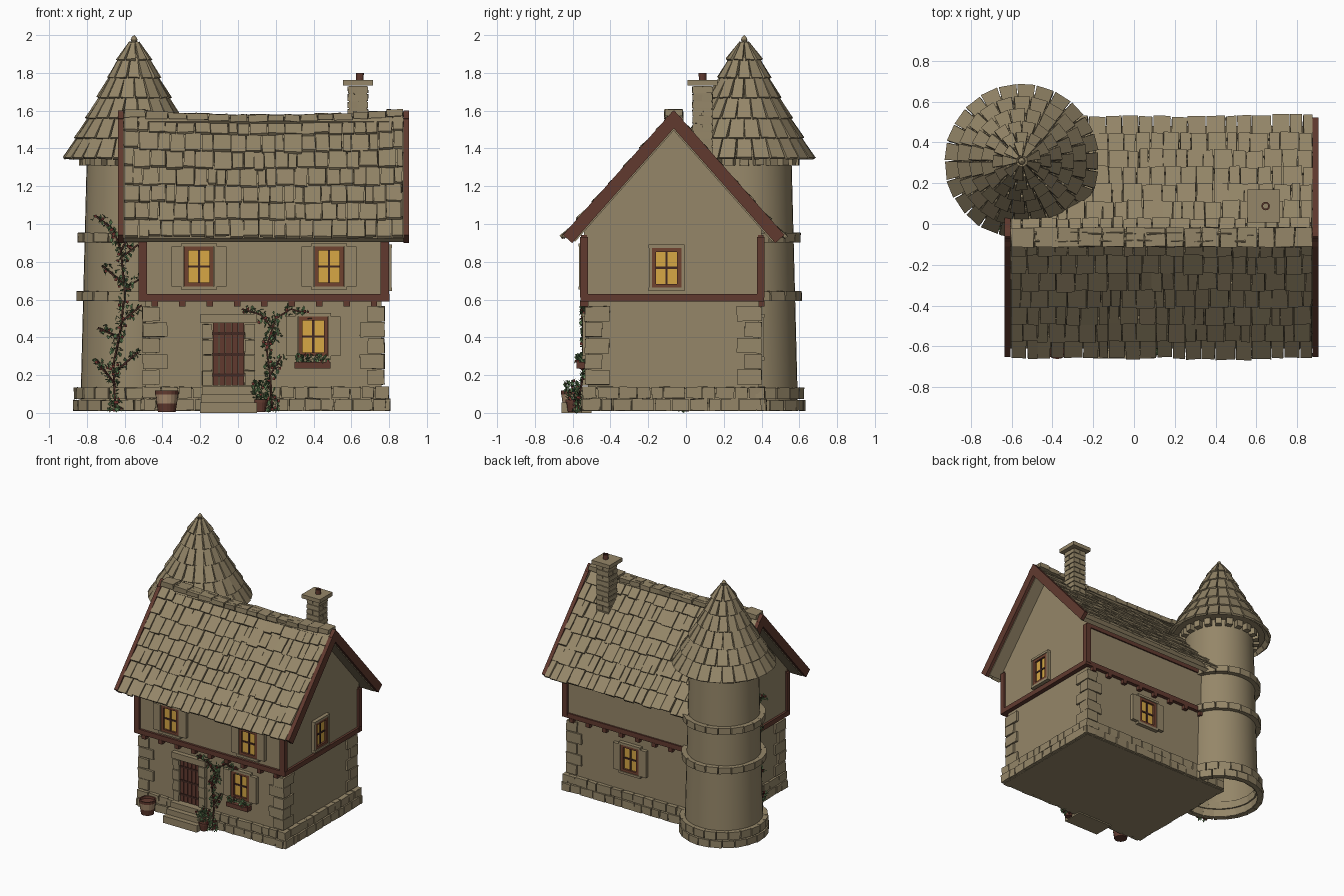
import bpy, bmesh, random
from math import pi, sin, cos, atan2, sqrt
from mathutils import Matrix, Vector

random.seed(4)
if "Cube" in bpy.data.objects:
    bpy.data.objects.remove(bpy.data.objects["Cube"])

COLOURS = {
    "stone": (0.30, 0.24, 0.14), "timber": (0.12, 0.042, 0.028),
    "dark_timber": (0.055, 0.022, 0.016), "window_frame": (0.16, 0.055, 0.03),
    "lit_glass": (0.68, 0.39, 0.06), "leaf": (0.13, 0.25, 0.10),
    "berry": (0.18, 0.035, 0.03), "pale_wood": (0.38, 0.25, 0.15),
}
MATS = {}
for name, rgb in COLOURS.items():
    m = bpy.data.materials.new(name)
    m.use_nodes = True
    m.diffuse_color = (*rgb, 1)
    m.node_tree.nodes["Principled BSDF"].inputs["Base Color"].default_value = (*rgb, 1)
    MATS[name] = m


def rnd(a):
    return random.uniform(-a, a)


class Part:
    """One named object gathered from simple solids."""
    def __init__(self, name):
        self.name, self.bm, self.mats = name, bmesh.new(), []

    def slot(self, mat):
        if mat not in self.mats:
            self.mats.append(mat)
        return self.mats.index(mat)

    def box(self, c, s, mat="stone", rot=None, taper=1, jit=0):
        rot = rot or Matrix.Identity(3)
        verts = bmesh.ops.create_cube(self.bm, size=1)["verts"]
        for v in verts:
            p = Vector(v.co[i] * s[i] + rnd(jit) for i in range(3))
            if v.co.y < 0:
                p.x *= taper
            v.co = Vector(c) + rot @ p
        for f in {f for v in verts for f in v.link_faces}:
            f.material_index = self.slot(mat)

    def prism(self, yz, x0, x1, mat="stone"):
        a, b = ([self.bm.verts.new((x, y, z)) for y, z in yz] for x in (x0, x1))
        n = len(yz)
        faces = [a, b] + [(a[i], a[i - 1], b[i - 1], b[i]) for i in range(n)]
        for f in faces:
            self.bm.faces.new(f).material_index = self.slot(mat)

    def lathe(self, c, profile, seg, mat="stone", smooth=False):
        rings = [[self.bm.verts.new((c[0] + r * cos(2 * pi * i / seg),
                                     c[1] + r * sin(2 * pi * i / seg), z))
                  for i in range(seg)] for r, z in profile]
        for a, b in zip(rings, rings[1:]):
            for i in range(seg):
                f = self.bm.faces.new((a[i - 1], a[i], b[i], b[i - 1]))
                f.material_index, f.smooth = self.slot(mat), smooth

    def leaf(self, p, size):
        rot = Matrix.Rotation(rnd(pi), 3, "Z") @ Matrix.Rotation(rnd(1.6), 3, "X")
        shape = ((0, -1, 0), (0.6, 0, 0.25), (0, 1, 0), (-0.6, 0, 0.25))
        vs = [self.bm.verts.new(Vector(p) + rot @ Vector(q) * size) for q in shape]
        for tri in ((0, 1, 2), (0, 2, 3)):
            self.bm.faces.new([vs[i] for i in tri]).material_index = self.slot("leaf")

    def bush(self, c, s, count):
        for i in range(count):
            p = [c[k] + rnd(s[k]) for k in range(3)]
            self.leaf(p, random.uniform(0.012, 0.02))
            if i % 9 == 0:
                self.box(p, (0.012,) * 3, "berry")

    def done(self):
        bmesh.ops.recalc_face_normals(self.bm, faces=self.bm.faces)
        me = bpy.data.meshes.new(self.name)
        self.bm.to_mesh(me)
        self.bm.free()
        for m in self.mats:
            me.materials.append(MATS[m])
        bpy.context.collection.objects.link(bpy.data.objects.new(self.name, me))


# House walls with gable
p = Part("house_walls")
p.box((0.135, -0.067, 0.31), (1.25, 0.905, 0.6))
p.box((0.14, -0.063, 0.07), (1.28, 0.93, 0.12))
p.prism([(-0.54, 0.6), (0.4, 0.6), (0.4, 0.99), (-0.07, 1.53), (-0.54, 0.99)], -0.51, 0.785)
p.done()

# Plinth stones in two courses
p = Part("plinth_stones")
for z, out in ((0.043, 0), (0.107, 0.008)):
    for along, lo, hi, faces in ((0, -0.5, 0.8, (-0.53, 0.4)), (1, -0.55, 0.42, (-0.49, 0.78))):
        for face in faces:
            t = lo
            while t < hi - 0.02:
                w = min(random.uniform(0.06, 0.13), hi - t)
                side = face + (out if face < 0 else -out)
                c = [side, side, z]
                c[along] = t + w / 2
                s = [0.05, 0.05, 0.06]
                s[along] = w - 0.006
                p.box(c, s, jit=0.003)
                t += w
p.done()

# Corner stones, long and short by turns
p = Part("corner_stones")
for cx, sx in ((-0.495, 1), (0.765, -1)):
    for cy, sy in ((-0.525, 1), (0.39, -1)):
        for k in range(5):
            a, b = (0.13, 0.09) if k % 2 else (0.09, 0.13)
            p.box((cx + sx * (a / 2 - 0.01), cy + sy * (b / 2 - 0.01), 0.188 + k * 0.084),
                  (a, b, 0.078), jit=0.003)
p.done()

# Timber frame
p = Part("timber_frame")
for y in (-0.54, 0.395):
    p.box((0.138, y, 0.61), (1.33, 0.035, 0.038), "timber")
    p.box((0.138, y, 0.928), (1.3, 0.03, 0.03), "timber")
    for x in (-0.503, 0.778):
        p.box((x, y, 0.77), (0.045, 0.04, 0.32), "timber")
    for k in range(9):
        p.box((-0.44 + k * 0.145, y, 0.578), (0.034, 0.04, 0.032), "timber")
for x in (-0.51, 0.785):
    p.box((x, -0.07, 0.61), (0.035, 0.95, 0.038), "timber")
p.done()

# Pitched roof: slope frame running down from a sagging ridge
ANG, LEN, ROWS = atan2(0.66, 0.585), 0.88, 7


def slope(s, x, t, h):
    d, n = Vector((0, s * cos(ANG), -sin(ANG))), Vector((0, s * sin(ANG), cos(ANG)))
    return Vector((x, -0.065, 1.585)) + d * t + n * h


def slope_rot(s, tilt=0):
    a = ANG - tilt
    return Matrix(((s, 0, 0), (0, s * cos(a), -sin(a)), (0, s * sin(a), cos(a)))).transposed()


def sag(x):
    return 0.032 * (1 - ((x - 0.135) / 0.75) ** 2)


deck, tiles, boards = Part("roof_deck"), Part("roof_tiles"), Part("gable_boards")
for s in (-1, 1):
    deck.box(slope(s, 0.135, LEN / 2 - 0.01, -0.045), (1.49, LEN - 0.03, 0.03), rot=slope_rot(s))
    for x in (-0.62, 0.89):
        boards.box(slope(s, x, LEN / 2 - 0.01, -0.02), (0.03, LEN, 0.065), "timber", slope_rot(s))
    for k in range(ROWS):
        end, x = (k + 1) * LEN / ROWS, -0.605
        while x < 0.87:
            w = min(random.uniform(0.045, 0.1), 0.875 - x)
            c = slope(s, x + w / 2, end - 0.075 + rnd(0.008), rnd(0.003))
            c.z -= sag(c.x) * (1 - end / LEN)
            tiles.box(c, (w - 0.005, 0.15, 0.017), rot=slope_rot(s, 0.11 + rnd(0.02)), jit=0.003)
            x += w
x = -0.605
while x < 0.86:
    w = min(random.uniform(0.08, 0.12), 0.875 - x)
    tiles.box((x + w / 2, -0.065, 1.592 - sag(x + w / 2)), (w - 0.005, 0.095, 0.035), jit=0.004)
    x += w
for part in (deck, tiles, boards):
    part.done()

# Chimney in brick courses
p = Part("chimney")
CX, CY = 0.635, 0.088
p.box((CX, CY, 1.5), (0.095, 0.095, 0.46))
for k in range(10):
    for e in (-1, 1):
        o, q = e * 0.028, k % 2
        p.box((CX + o * q, CY + o * (1 - q), 1.35 + k * 0.04),
              (0.052 if q else 0.108, 0.108 if q else 0.052, 0.034), jit=0.002)
p.box((CX, CY, 1.748), (0.16, 0.16, 0.03))
p.lathe((CX + 0.01, CY), [(0, 1.76), (0.02, 1.76), (0.021, 1.8), (0.013, 1.8), (0.013, 1.77)], 12, "timber")
p.done()

# Round tower
TC = (-0.55, 0.308)
p = Part("tower_wall")
p.lathe(TC, [(0.285, 0.01), (0.27, 0.6), (0.25, 1.38)], 40, smooth=True)
p.done()
p = Part("tower_stone_bands")
for z, h, r, n in ((0.04, 0.056, 0.3, 22), (0.104, 0.06, 0.294, 22), (0.618, 0.05, 0.282, 20),
                   (0.928, 0.05, 0.276, 20), (1.335, 0.05, 0.27, 22)):
    for i in range(n):
        a = 2 * pi * (i + 0.5 * (h > 0.058)) / n
        width = 2 * pi * r / n * (0.6 if z > 1 else 1)
        p.box((TC[0] + r * cos(a), TC[1] + r * sin(a), z), (0.045, width, h),
              rot=Matrix.Rotation(a, 3, "Z"), jit=0.002)
p.done()

# Tower roof: flared cone, shingles and finial
CONE = [(0.355, 1.345), (0.295, 1.45), (0.235, 1.555), (0.175, 1.665), (0.122, 1.77), (0.075, 1.865), (0.025, 1.945)]
p = Part("tower_roof")
p.lathe(TC, [(0.24, 1.365), (0.335, 1.365)] + [(r - 0.008, z) for r, z in CONE[1:]], 24)
for k, ((r0, z0), (r1, z1)) in enumerate(zip(CONE, CONE[1:])):
    n, a_s = (25, 22, 19, 16, 12, 9)[k], atan2(z0 - z1, r0 - r1) + 0.09
    for i in range(n):
        a = 2 * pi * (i + 0.5 * (k % 2)) / n
        rot = Matrix.Rotation(a - pi / 2, 3, "Z") @ Matrix.Rotation(a_s, 3, "X")
        r, z = (r0 + r1) / 2 + 0.004, (z0 + z1) / 2 + 0.008
        size = (2 * pi * r0 / n * 0.95, sqrt((r0 - r1) ** 2 + (z0 - z1) ** 2) + 0.02, 0.017)
        p.box((TC[0] + r * cos(a), TC[1] + r * sin(a), z), size, rot=rot, taper=r1 / r0, jit=0.003)
p.lathe(TC, [(0.05, 1.915), (0.018, 1.945), (0.01, 1.955), (0.018, 1.975), (0.012, 1.99), (0, 2.0)], 10)
p.done()


# Windows: local x along the wall, local -y outward
def window(name, origin, turn, shutters):
    p, rot = Part(name), Matrix.Rotation(turn, 3, "Z")

    def add(x, y, z, s, mat):
        p.box(Vector(origin) + rot @ Vector((x, y, z)), s, mat, rot)
    add(0, -0.004, 0, (0.13, 0.008, 0.19), "lit_glass")
    for e in (-1, 1):
        add(e * 0.067, -0.008, 0, (0.022, 0.03, 0.212), "window_frame")
        add(0, -0.008, e * 0.096, (0.13, 0.03, 0.022), "window_frame")
        add(0, -0.006, e * 0.114, (0.19, 0.045, 0.018), "stone")
        add(e * (0.113 if shutters else 0.086), -0.006, 0,
            (0.064 if shutters else 0.016, 0.04, 0.21), "stone")
    add(0, -0.007, 0, (0.012, 0.014, 0.19), "dark_timber")
    add(0, -0.007, 0, (0.13, 0.014, 0.012), "dark_timber")
    p.done()


window("upper_right_window", (-0.207, -0.541, 0.775), 0, True)
window("upper_left_window", (0.482, -0.541, 0.775), 0, True)
window("lower_front_window", (0.398, -0.521, 0.405), 0, True)
window("gable_window", (0.786, -0.103, 0.768), pi / 2, False)
window("back_window", (0.21, 0.387, 0.4), pi, True)

# Door, its stone surround and steps
p = Part("door")
for k in range(5):
    p.box((-0.118 + k * 0.034, -0.525, 0.31), (0.03, 0.02, 0.33), "timber")
for z in (0.2, 0.31, 0.42):
    p.box((-0.05, -0.532, z), (0.17, 0.014, 0.016), "dark_timber")
p.done()
p = Part("door_surround")
for e in (-1, 1):
    for k in range(4):
        p.box((-0.05 + e * 0.113, -0.525, 0.183 + k * 0.082), (0.054, 0.05, 0.078), jit=0.002)
p.box((-0.05, -0.528, 0.5), (0.296, 0.055, 0.048))
p.done()
p = Part("door_steps")
for front, top, w in ((-0.66, 0.055, 0.3), (-0.62, 0.098, 0.29), (-0.58, 0.14, 0.28)):
    p.box((-0.05, (front - 0.5) / 2, top / 2), (w, -0.5 - front, top))
p.done()

# Barrel, plant pot and flower box
p = Part("barrel")
p.lathe((-0.377, -0.6), [(0, 0.005), (0.047, 0.005), (0.054, 0.05)], 16, "timber")
p.lathe((-0.377, -0.6), [(0.054, 0.05), (0.06, 0.1)], 16, "pale_wood")
p.lathe((-0.377, -0.6), [(0.062, 0.098), (0.062, 0.118), (0.052, 0.118), (0.05, 0.1), (0, 0.1)], 16, "timber")
p.done()
p = Part("potted_plant")
p.lathe((0.12, -0.6), [(0, 0.005), (0.026, 0.005), (0.034, 0.055), (0.038, 0.055),
                       (0.038, 0.07), (0, 0.066)], 14, "timber")
p.bush((0.12, -0.6, 0.12), (0.045, 0.045, 0.05), 90)
p.done()
p = Part("flower_box")
p.box((0.395, -0.555, 0.252), (0.19, 0.05, 0.034), "timber")
p.bush((0.395, -0.558, 0.285), (0.085, 0.025, 0.022), 80)
p.done()


# Climbing vines: stems with leaves and berries
def vine(name, stems, depth):
    p = Part(name)
    for stem in stems:
        for (x0, z0), (x1, z1) in zip(stem, stem[1:]):
            a, b = Vector((x0, depth(x0, z0), z0)), Vector((x1, depth(x1, z1), z1))
            d = b - a
            p.box((a + b) / 2, (0.009, 0.009, d.length), "dark_timber", d.to_track_quat("Z", "Y").to_matrix())
            for i in range(int(d.length * 210)):
                q = a.lerp(b, random.random()) + Vector((rnd(0.027), rnd(0.012), rnd(0.022)))
                p.leaf(q, random.uniform(0.01, 0.018))
                if i % 11 == 0:
                    p.box(q, (0.013,) * 3, "berry")
    p.bush((stems[0][0][0], depth(*stems[0][0]), 0.04), (0.035, 0.02, 0.03), 30)
    p.done()


def on_tower(x, z):
    return TC[1] - sqrt((0.335 if z < 0.16 else 0.3) ** 2 - (x - TC[0]) ** 2)


vine("tower_vine", [
    [(-0.65, 0.03), (-0.66, 0.25), (-0.62, 0.45), (-0.6, 0.65), (-0.62, 0.86), (-0.57, 0.95)],
    [(-0.65, 0.15), (-0.75, 0.28)], [(-0.65, 0.22), (-0.53, 0.32)], [(-0.63, 0.4), (-0.74, 0.45)],
    [(-0.62, 0.48), (-0.51, 0.57)], [(-0.6, 0.68), (-0.72, 0.78)], [(-0.6, 0.66), (-0.5, 0.72)],
    [(-0.62, 0.82), (-0.53, 0.89)], [(-0.62, 0.86), (-0.66, 0.97), (-0.75, 1.04)]], on_tower)
vine("door_vine", [
    [(0.18, 0.03), (0.17, 0.2), (0.15, 0.35), (0.2, 0.5), (0.28, 0.55), (0.38, 0.52)],
    [(0.17, 0.2), (0.23, 0.3)], [(0.15, 0.35), (0.22, 0.44)], [(0.18, 0.45), (0.12, 0.52), (0.02, 0.55)]],
    lambda x, z: -0.575 if z < 0.16 else -0.545)
